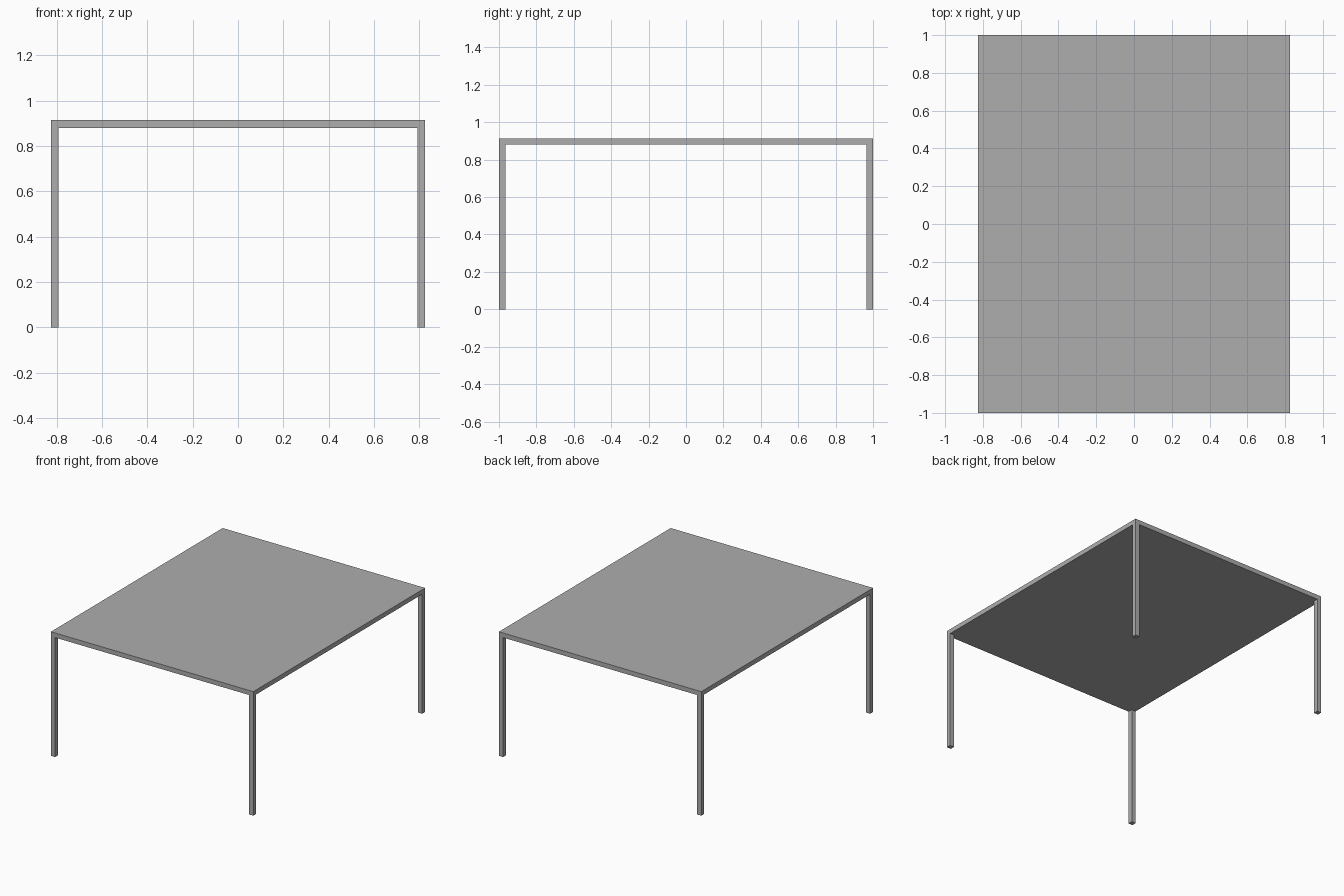
import bpy

default = bpy.data.objects.get("Cube")
if default:
    bpy.data.objects.remove(default, do_unlink=True)

# One flat grey for the whole table
GREY = (0.42, 0.42, 0.42, 1.0)
grey = bpy.data.materials.new("grey_finish")
grey.use_nodes = True
grey.diffuse_color = GREY
grey.node_tree.nodes["Principled BSDF"].inputs["Base Color"].default_value = GREY

HALF_X, HALF_Y = 0.825, 1.0
HEIGHT, THICK, LEG = 0.914, 0.034, 0.034


def box(name, low, high):
    centre = [(a + b) / 2 for a, b in zip(low, high)]
    bpy.ops.mesh.primitive_cube_add(size=1, location=centre)
    part = bpy.context.object
    part.name = name
    part.scale = [b - a for a, b in zip(low, high)]
    bpy.ops.object.transform_apply(location=False, rotation=False, scale=True)
    part.data.materials.append(grey)
    return part


# Solid slab top
box("table_top", (-HALF_X, -HALF_Y, HEIGHT - THICK), (HALF_X, HALF_Y, HEIGHT))

# Square legs flush with the corners, meeting the underside of the top
for side_x, label_x in ((-1, "right"), (1, "left")):
    for side_y, label_y in ((-1, "front"), (1, "back")):
        x = side_x * (HALF_X - LEG / 2)
        y = side_y * (HALF_Y - LEG / 2)
        box(f"{label_y}_{label_x}_leg",
            (x - LEG / 2, y - LEG / 2, 0),
            (x + LEG / 2, y + LEG / 2, HEIGHT - THICK))
